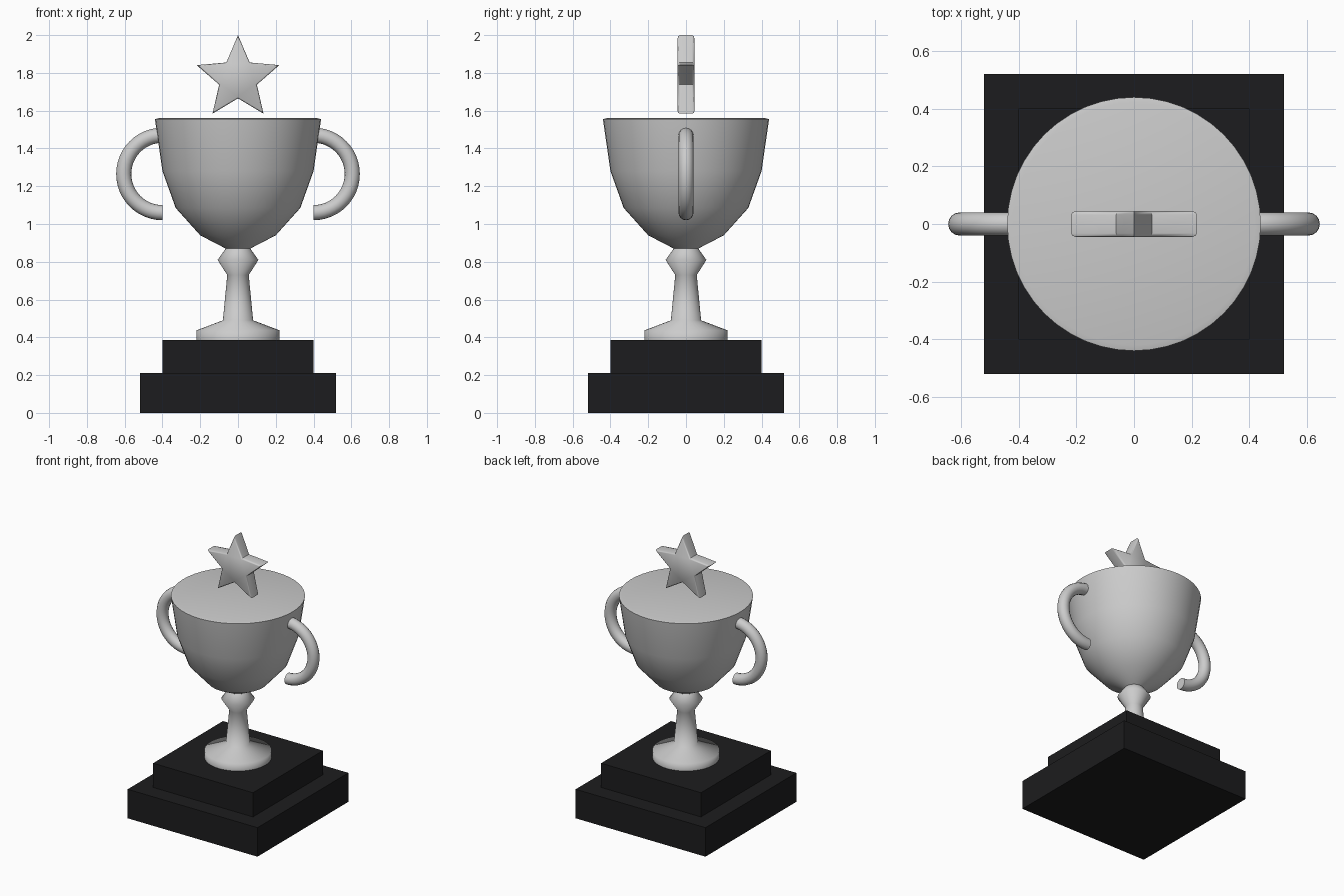
import bpy, bmesh, math

if "Cube" in bpy.data.objects:
    bpy.data.objects.remove(bpy.data.objects["Cube"])


def make_object(name, bm, smooth=None, color=None):
    bmesh.ops.recalc_face_normals(bm, faces=bm.faces)
    mesh = bpy.data.meshes.new(name)
    bm.to_mesh(mesh)
    bm.free()
    ob = bpy.data.objects.new(name, mesh)
    bpy.context.collection.objects.link(ob)
    if color:
        mesh.materials.append(color)
    if smooth is not None:
        bpy.ops.object.select_all(action='DESELECT')
        ob.select_set(True)
        bpy.context.view_layer.objects.active = ob
        bpy.ops.object.shade_smooth_by_angle(angle=math.radians(smooth))
    return ob


def skin_rings(bm, rings):
    # bridge consecutive vertex rings and cap both ends
    n = len(rings[0])
    for a, b in zip(rings, rings[1:]):
        for i in range(n):
            j = (i + 1) % n
            bm.faces.new((a[i], a[j], b[j], b[i]))
    bm.faces.new(rings[0])
    bm.faces.new(rings[-1])


def box(name, half, z0, z1, color):
    bm = bmesh.new()
    bmesh.ops.create_cube(bm, size=1)
    for v in bm.verts:
        v.co.x *= 2 * half
        v.co.y *= 2 * half
        v.co.z = z1 if v.co.z > 0 else z0
    return make_object(name, bm, color=color)


# stepped black base
black = bpy.data.materials.new("black_base")
black.diffuse_color = (0.012, 0.012, 0.013, 1)
black.use_nodes = True
black.node_tree.nodes["Principled BSDF"].inputs["Base Color"].default_value = black.diffuse_color
box("base_lower", 0.52, 0.0, 0.21, black)
box("base_upper", 0.40, 0.21, 0.385, black)

# cup, stem and foot as one turned profile
profile = [(0.22, 0.385), (0.22, 0.437), (0.08, 0.49), (0.057, 0.73),
           (0.108, 0.81), (0.065, 0.87), (0.20, 0.94), (0.33, 1.085),
           (0.40, 1.28), (0.44, 1.555), (0.42, 1.56)]
SEG = 48
bm = bmesh.new()
rings = [[bm.verts.new((r * math.cos(2 * math.pi * i / SEG),
                        r * math.sin(2 * math.pi * i / SEG), z))
          for i in range(SEG)] for r, z in profile]
skin_rings(bm, rings)
make_object("cup", bm, smooth=75)

# half-ring handles, mirrored left and right
for side, name in ((1, "handle_right"), (-1, "handle_left")):
    bm = bmesh.new()
    rings = []
    for k in range(25):
        a = math.pi * (k / 24 - 0.5)
        ring = []
        for i in range(16):
            t = 2 * math.pi * i / 16
            r = 0.205 + 0.04 * math.cos(t)
            ring.append(bm.verts.new((side * (0.40 + r * math.cos(a)),
                                      0.04 * math.sin(t),
                                      1.265 + r * math.sin(a))))
        rings.append(ring)
    skin_rings(bm, rings)
    make_object(name, bm, smooth=40)

# five-pointed star with softened front and back rims
bm = bmesh.new()
rings = []
for y, shrink in ((-0.045, 0.92), (-0.041, 0.975), (-0.032, 1),
                  (0.032, 1), (0.041, 0.975), (0.045, 0.92)):
    ring = []
    for i in range(10):
        r = (0.105 if i % 2 else 0.23) * shrink
        a = math.pi * i / 5
        ring.append(bm.verts.new((r * math.sin(a), y, 1.77 + r * math.cos(a))))
    rings.append(ring)
skin_rings(bm, rings)
make_object("star", bm, smooth=50)
